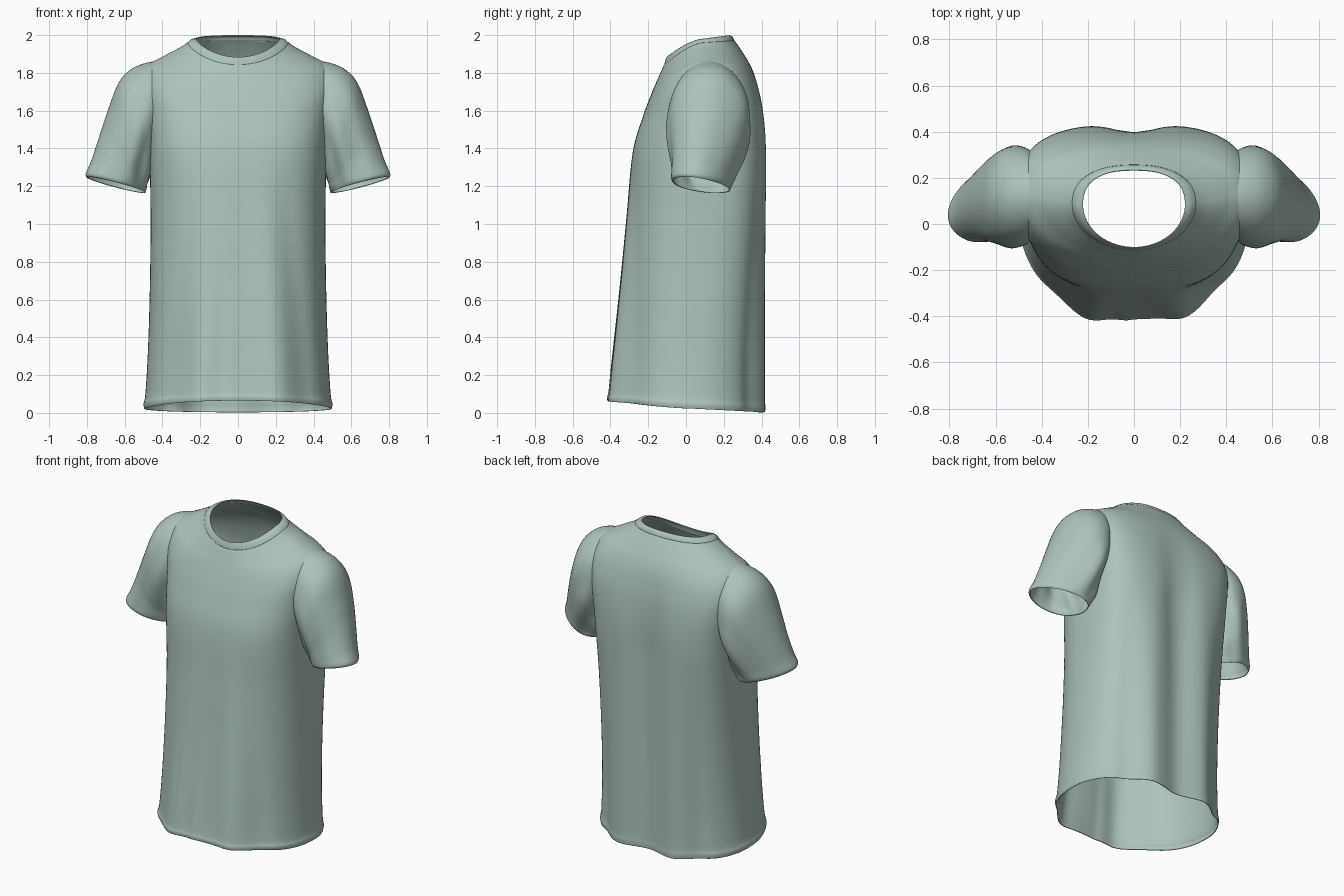
import bpy, bmesh, math

cloth = bpy.data.materials.new("sage cloth")
cloth.diffuse_color = (0.42, 0.55, 0.50, 1)
N = 144      # points around the torso
STEPS = 8    # rings between two table rows


def spline(rows, steps):
    """Catmull-Rom through the rows of a table."""
    out = []
    for i in range(len(rows) - 1):
        p0, p1, p2 = rows[max(i - 1, 0)], rows[i], rows[i + 1]
        p3 = rows[min(i + 2, len(rows) - 1)]
        for k in range(steps):
            t = k / steps
            out.append([0.5 * (2 * b + (c - a) * t + (2 * a - 5 * b + 4 * c - d) * t * t
                               + (3 * b - a - 3 * c + d) * t ** 3)
                        for a, b, c, d in zip(p0, p1, p2, p3)])
    out.append(list(rows[-1]))
    return out


def loft(name, rings, thick=0.004, drop=None):
    """Skin closed rings into an open tube of thin cloth."""
    bm = bmesh.new()
    vs = [[bm.verts.new(p) for p in r] for r in rings]
    n = len(rings[0])
    for a, b in zip(vs, vs[1:]):
        for i in range(n):
            j = (i + 1) % n
            f = bm.faces.new((a[i], a[j], b[j], b[i]))
            f.smooth = True
    bmesh.ops.recalc_face_normals(bm, faces=bm.faces)
    if drop:
        gone = [f for f in bm.faces if drop(f.calc_center_median())]
        bmesh.ops.delete(bm, geom=gone, context='FACES')
    me = bpy.data.meshes.new(name)
    bm.to_mesh(me)
    bm.free()
    me.materials.append(cloth)
    ob = bpy.data.objects.new(name, me)
    bpy.context.collection.objects.link(ob)
    m = ob.modifiers.new("cloth thickness", 'SOLIDIFY')
    m.thickness = thick
    m.offset = -1
    return ob


def g(x, c, s):
    return math.exp(-((x - c) / s) ** 2)


def spow(v, p):
    return math.copysign(abs(v) ** p, v)


def body_ring(row, puff=0.0):
    """Egg-shaped ring: half width, front y, back y, z front/side/back, squareness."""
    w, yf, yb, zf, zs, zb, nf, nb = row
    yc = 0.45 * yf + 0.55 * yb
    pts = []
    for i in range(N):
        a = 2 * math.pi * i / N
        c, s = math.cos(a), math.sin(a)
        front = s < 0
        e = 2 / (nf if front else nb)
        x, sy = spow(c, e) * w, spow(s, e)
        k = abs(sy)
        y = yc + sy * ((yc - yf) if front else (yb - yc))
        z = zs + ((zf if front else zb) - zs) * k ** (1.5 if front else 1.0)
        # hanging folds, stronger towards the hem
        low = min(max((1.35 - z) / 1.1, 0), 1)
        if front:
            d = (0.032 * g(x, 0.23 - 0.06 * z, 0.085) + 0.032 * g(x, -0.21 + 0.06 * z, 0.085)
                 - 0.022 * g(x, 0.37 - 0.1 * z, 0.06) - 0.012 * g(x, -0.36 + 0.07 * z, 0.06)
                 + 0.006 * g(x, -0.04, 0.03))
            y -= d * low * k
        else:
            mid = min(max((1.8 - z) / 0.5, 0), 1)
            d = -0.042 * mid * g(x, 0, 0.11) + low * (0.016 * g(x, 0.21, 0.07)
                + 0.016 * g(x, -0.2, 0.07) - 0.022 * g(x, 0.34, 0.05) - 0.022 * g(x, -0.33, 0.05))
            y += d * k
        pts.append((x + c * puff, y + s * puff, z))
    return pts


# Torso: hem up to the collar seam
torso_rows = [
    (0.496, -0.410, 0.426, 0.065, 0.022, 0.003, 2.2, 2.2),
    (0.500, -0.412, 0.428, 0.085, 0.048, 0.030, 2.2, 2.2),
    (0.490, -0.403, 0.426, 0.130, 0.105, 0.090, 2.2, 2.2),
    (0.476, -0.378, 0.426, 0.350, 0.350, 0.350, 2.25, 2.25),
    (0.466, -0.342, 0.427, 0.700, 0.700, 0.700, 2.35, 2.45),
    (0.463, -0.311, 0.429, 1.050, 1.050, 1.050, 2.5, 2.8),
    (0.470, -0.282, 0.430, 1.380, 1.380, 1.380, 2.8, 3.3),
    (0.490, -0.228, 0.412, 1.570, 1.600, 1.590, 2.8, 3.5),
    (0.510, -0.187, 0.383, 1.680, 1.735, 1.730, 2.6, 3.0),
    (0.480, -0.160, 0.348, 1.745, 1.835, 1.825, 2.35, 2.5),
    (0.400, -0.140, 0.312, 1.790, 1.885, 1.890, 2.1, 2.2),
    (0.310, -0.123, 0.276, 1.828, 1.932, 1.945, 2.0, 2.2),
    (0.268, -0.114, 0.256, 1.845, 1.960, 1.972, 2.0, 2.3),
]


def in_armhole(p):
    return abs(p.x) > 0.4 and ((p.y - 0.12) / 0.16) ** 2 + ((p.z - 1.57) / 0.18) ** 2 < 1


loft("torso", [body_ring(r) for r in spline(torso_rows, STEPS)], drop=in_armhole)

# Collar band around the neck hole
collar_rows = [
    (0.268, -0.114, 0.256, 1.843, 1.959, 1.971, 2.0, 2.3),
    (0.246, -0.110, 0.246, 1.862, 1.976, 1.990, 2.0, 2.4),
    (0.220, -0.102, 0.232, 1.884, 1.980, 2.000, 2.0, 2.5),
]
loft("collar", [body_ring(r, 0.001) for r in spline(collar_rows, 4)])

# Sleeves: top x,z / bottom x,z / y of top, y of bottom / half depth
sleeve_rows = [
    (0.410, 1.865, 0.440, 1.390, 0.125, 0.12, 0.180),
    (0.490, 1.852, 0.450, 1.330, 0.125, 0.12, 0.210),
    (0.568, 1.818, 0.456, 1.290, 0.123, 0.12, 0.222),
    (0.632, 1.748, 0.463, 1.255, 0.115, 0.12, 0.222),
    (0.688, 1.605, 0.472, 1.225, 0.100, 0.12, 0.208),
    (0.736, 1.460, 0.480, 1.200, 0.080, 0.118, 0.188),
    (0.777, 1.335, 0.483, 1.185, 0.055, 0.115, 0.176),
    (0.805, 1.270, 0.486, 1.176, 0.040, 0.115, 0.172),
    (0.803, 1.248, 0.490, 1.166, 0.038, 0.115, 0.166),
]


def sleeve_ring(row, side, v):
    tx, tz, bx, bz, ty, by, hy = row
    pts = []
    for i in range(80):
        a = 2 * math.pi * i / 80
        c, s = math.cos(a), math.sin(a)
        # soft creases running from the armpit, fading towards the shoulder
        r = 1 + 0.05 * math.sin(math.pi * v) * (1 - c) / 2 * math.sin(7 * a + 3 * v)
        h = (1 + c * r) / 2
        # outer edge pinches towards the cuff
        y = by + (ty - by) * h + s * hy * r * (1 - 0.25 * v * v * h)
        z = bz + (tz - bz) * h - 0.014 * s * v
        pts.append((side * (bx + (tx - bx) * h), y, z))
    return pts


for side, word in ((1, "left"), (-1, "right")):
    rows = spline(sleeve_rows, STEPS)
    loft(word + "_sleeve", [sleeve_ring(r, side, i / (len(rows) - 1)) for i, r in enumerate(rows)])
